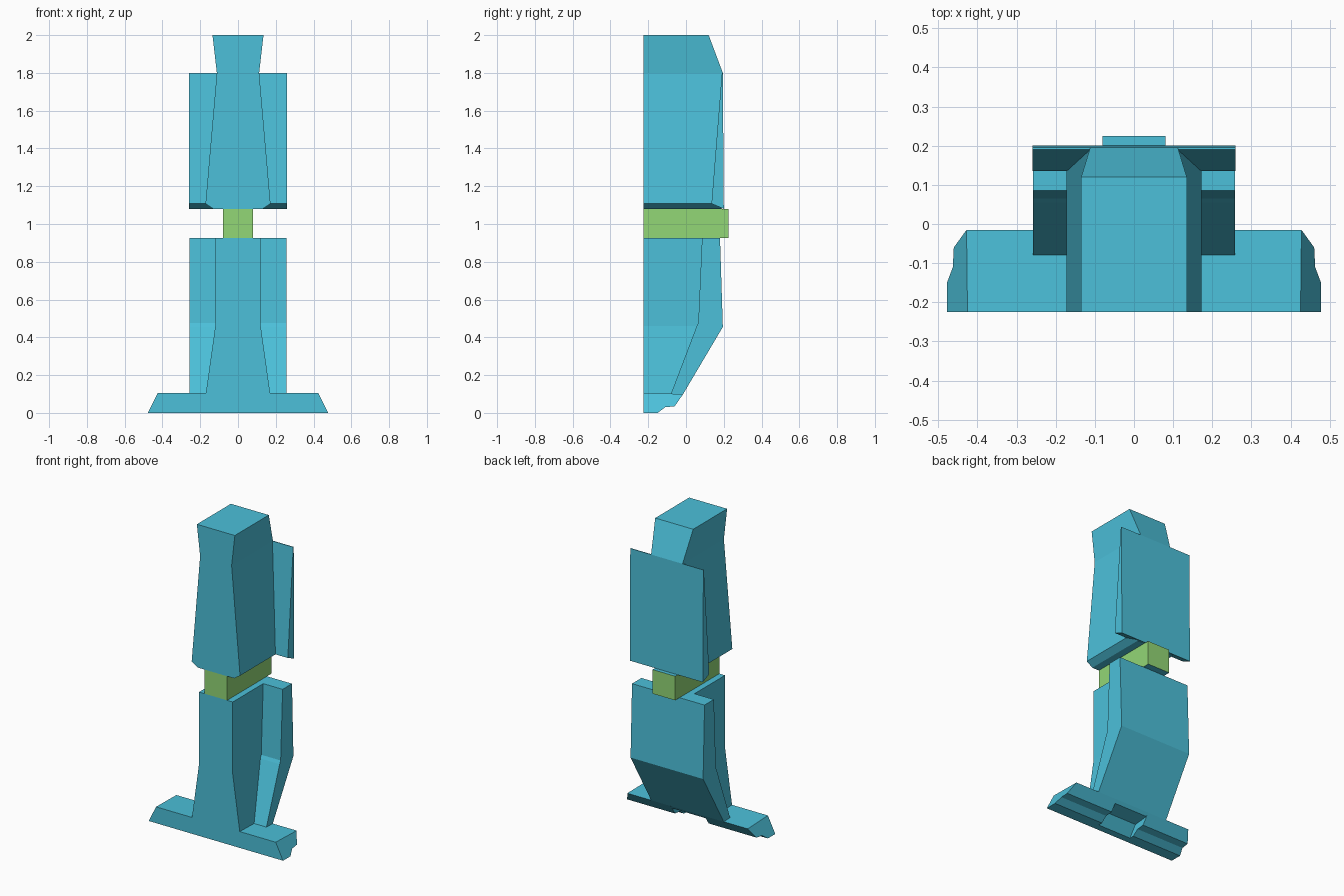
import bpy
import bmesh

cube = bpy.data.objects.get("Cube")
if cube:
    bpy.data.objects.remove(cube, do_unlink=True)


def material(name, color):
    mat = bpy.data.materials.new(name)
    mat.use_nodes = True
    mat.diffuse_color = color
    mat.node_tree.nodes["Principled BSDF"].inputs["Base Color"].default_value = color
    return mat


blue = material("sky blue", (0.072, 0.53, 0.70, 1))
green = material("leaf green", (0.29, 0.68, 0.18, 1))

FRONT = -0.225


def finish(name, bm, *mats):
    bmesh.ops.recalc_face_normals(bm, faces=bm.faces)
    mesh = bpy.data.meshes.new(name)
    bm.to_mesh(mesh)
    bm.free()
    for mat in mats:
        mesh.materials.append(mat)
    obj = bpy.data.objects.new(name, mesh)
    bpy.context.collection.objects.link(obj)
    return obj


def skin(name, rings, *mats):
    """Join matching loops of points and cap both ends."""
    bm = bmesh.new()
    loops = [[bm.verts.new(p) for p in ring] for ring in rings]
    n = len(loops[0])
    for a, b in zip(loops, loops[1:]):
        for i in range(n):
            j = (i + 1) % n
            bm.faces.new((a[i], a[j], b[j], b[i]))
    bm.faces.new(loops[0])
    bm.faces.new(loops[-1])
    return finish(name, bm, *mats)


def column(name, sections, *mats):
    """Stack of rectangles given as (z, half width, back y)."""
    return skin(name, [[(-w, FRONT, z), (w, FRONT, z), (w, y, z), (-w, y, z)]
                       for z, w, y in sections], *mats)


def prism(name, profile, x0, x1):
    """Side profile of (y, z) points swept across; x0 and x1 depend on z."""
    return skin(name, [[(x(z), y, z) for y, z in profile] for x in (x0, x1)], blue)


# Upper column with flared head and chamfered bottom
column("upper_column", [(1.08, 0.13, 0.19), (1.108, 0.172, 0.18),
                        (1.8, 0.112, 0.195), (2, 0.135, 0.12)], blue)

# Wedge-shaped plate behind the upper column
prism("upper_back_plate",
      [(0.19, 1.8), (0.195, 1.8), (0.2, 1.08), (0.135, 1.108)],
      lambda z: -0.26, lambda z: 0.26)

# Joint block: green around the sides, blue on top and bottom
joint = column("joint_block", [(0.925, 0.08, 0.225), (1.08, 0.08, 0.225)], green, blue)
for face in joint.data.polygons:
    face.material_index = int(abs(face.normal.z) > 0.5)

# Lower column
column("lower_column", [(0.09, 0.172, -0.04), (0.46, 0.12, 0.1),
                        (0.925, 0.12, 0.12)], blue)

# Bent plate behind the lower column
prism("lower_back_plate",
      [(0.085, 0.925), (0.18, 0.925), (0.195, 0.455), (-0.015, 0.1),
       (-0.08, 0.1), (0.055, 0.455), (0.065, 0.475)],
      lambda z: -0.258, lambda z: 0.258)

# Foot wings with sloped ends, and a notched middle between them
wing = [(FRONT, 0), (-0.15, 0), (-0.11, 0.03), (-0.06, 0.035),
        (-0.015, 0.1), (FRONT, 0.105)]
for side, sign in (("left", 1), ("right", -1)):
    prism(side + "_foot_wing", wing,
          lambda z: sign * 0.12, lambda z: sign * (0.478 - 0.5 * z))
prism("foot_middle",
      [(FRONT, 0), (-0.18, 0), (-0.13, 0.07), (-0.03, 0.08),
       (-0.015, 0.1), (FRONT, 0.105)],
      lambda z: -0.12, lambda z: 0.12)
